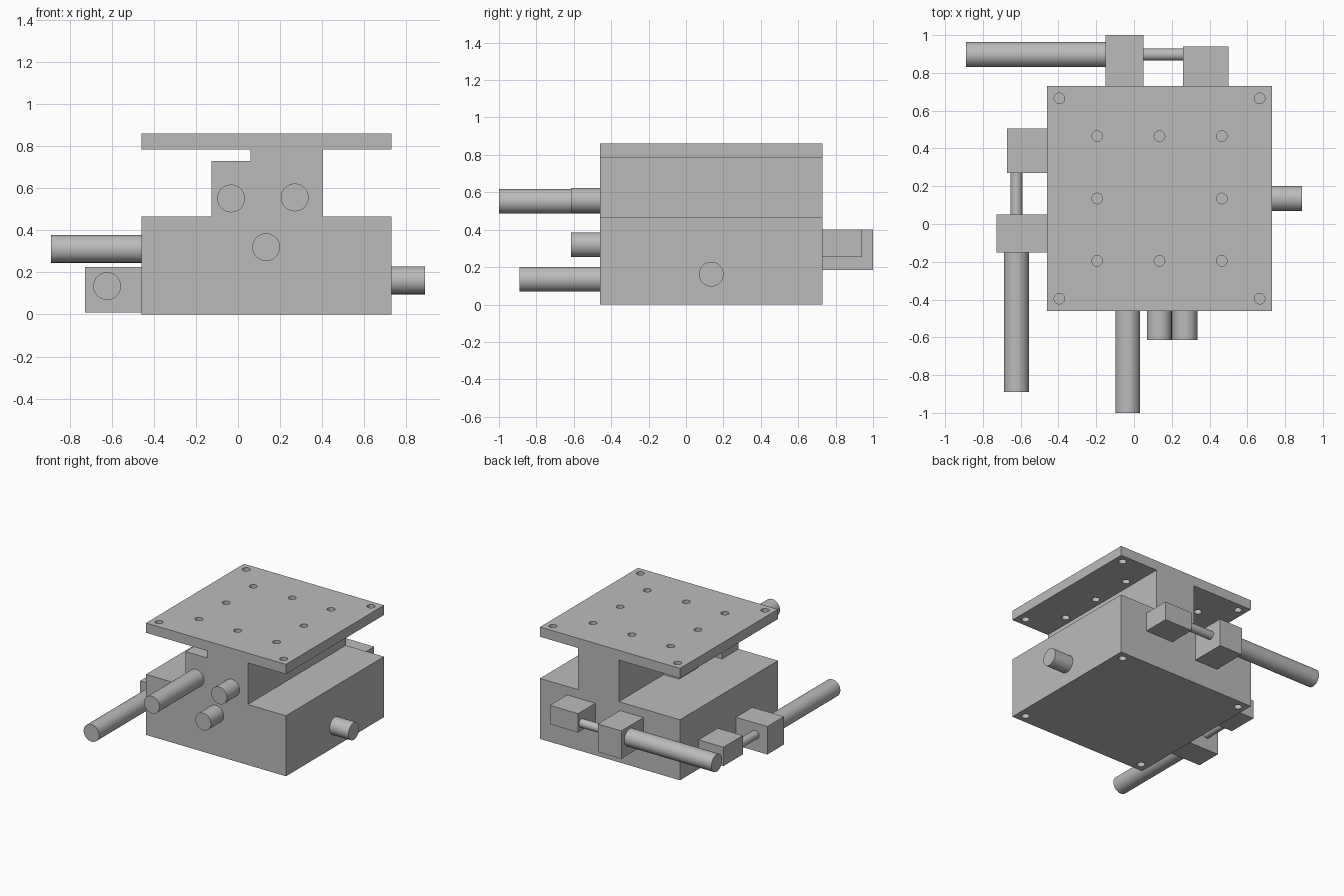
import bpy
import bmesh
from mathutils import Vector

if "Cube" in bpy.data.objects:
    bpy.data.objects.remove(bpy.data.objects["Cube"])

GREY = 0.5
metal = bpy.data.materials.new("grey_metal")
metal.use_nodes = True
metal.diffuse_color = (GREY, GREY, GREY, 1)
metal.node_tree.nodes["Principled BSDF"].inputs["Base Color"].default_value = (GREY, GREY, GREY, 1)


def finish(name, bm):
    bmesh.ops.recalc_face_normals(bm, faces=bm.faces)
    mesh = bpy.data.meshes.new(name)
    bm.to_mesh(mesh)
    bm.free()
    mesh.materials.append(metal)
    obj = bpy.data.objects.new(name, mesh)
    bpy.context.collection.objects.link(obj)
    return obj


def smooth(obj):
    bpy.ops.object.select_all(action="DESELECT")
    obj.select_set(True)
    bpy.context.view_layer.objects.active = obj
    bpy.ops.object.shade_smooth_by_angle()


def box(name, xs, ys, zs):
    bm = bmesh.new()
    bmesh.ops.create_cube(bm, size=1)
    for v in bm.verts:
        v.co = [sum(r) / 2 + c * (r[1] - r[0]) for r, c in zip((xs, ys, zs), v.co)]
    return finish(name, bm)


def add_cylinder(bm, start, end, radius):
    start, end = Vector(start), Vector(end)
    axis = end - start
    made = bmesh.ops.create_cone(bm, cap_ends=True, segments=48, radius1=radius,
                                 radius2=radius, depth=axis.length)
    turn = axis.to_track_quat("Z", "Y").to_matrix()
    bmesh.ops.rotate(bm, verts=made["verts"], matrix=turn)
    bmesh.ops.translate(bm, verts=made["verts"], vec=(start + end) / 2)


def rod(name, start, end, radius):
    bm = bmesh.new()
    add_cylinder(bm, start, end, radius)
    obj = finish(name, bm)
    smooth(obj)
    return obj


LEFT, RIGHT, FRONT, BACK = -0.46, 0.73, -0.46, 0.73
BASE_TOP, PLATE_BOTTOM, PLATE_TOP = 0.465, 0.785, 0.86
NECK = (0.06, 0.405)
R, THIN = 0.066, 0.032

# Stage body: base, neck and table plate as one extruded profile
profile = [(LEFT, 0), (RIGHT, 0), (RIGHT, BASE_TOP), (NECK[1], BASE_TOP),
           (NECK[1], PLATE_BOTTOM), (RIGHT, PLATE_BOTTOM), (RIGHT, PLATE_TOP),
           (LEFT, PLATE_TOP), (LEFT, PLATE_BOTTOM), (NECK[0], PLATE_BOTTOM),
           (NECK[0], BASE_TOP), (LEFT, BASE_TOP)]
bm = bmesh.new()
face = bm.faces.new([bm.verts.new((x, FRONT, z)) for x, z in profile])
ext = bmesh.ops.extrude_face_region(bm, geom=[face])
bmesh.ops.translate(bm, verts=[g for g in ext["geom"] if isinstance(g, bmesh.types.BMVert)],
                    vec=(0, BACK - FRONT, 0))
body = finish("stage_body", bm)

# Screw holes: plate corners, plate grid without its centre, base corners
bm = bmesh.new()
mid = (LEFT + RIGHT) / 2
for i in (-1, 0, 1):
    for j in (-1, 0, 1):
        if i or j:
            x, y = mid + i * 0.33, mid + j * 0.33
            bottom = 0.79 if i == 0 else 0.74
            add_cylinder(bm, (x, y, bottom), (x, y, 0.9), 0.028)
        if i and j:
            x, y = mid + i * 0.53, mid + j * 0.53
            add_cylinder(bm, (x, y, 0.74), (x, y, 0.9), 0.028)
            add_cylinder(bm, (x, y, -0.05), (x, y, 0.08), 0.028)
cutter = finish("hole_cutter", bm)
cutter.hide_render = True
cut = body.modifiers.new("holes", "BOOLEAN")
cut.object = cutter
cut.operation = "DIFFERENCE"
cut.solver = "EXACT"
bpy.context.view_layer.objects.active = body
bpy.ops.object.modifier_apply(modifier=cut.name)
bpy.data.objects.remove(cutter)
smooth(body)

# Back drive: holder block, stop block, thin spindle, long barrel
box("back_holder_block", (-0.15, 0.05), (BACK, 1.0), (0.185, 0.4))
box("back_stop_block", (0.26, 0.5), (BACK, 0.94), (0.255, 0.4))
rod("back_spindle", (0.05, 0.897, 0.312), (0.26, 0.897, 0.312), THIN)
rod("back_barrel", (-0.89, 0.897, 0.312), (-0.15, 0.897, 0.312), R)

# Right side drive
box("side_holder_block", (-0.727, LEFT), (-0.15, 0.05), (0.01, 0.225))
box("side_stop_block", (-0.672, LEFT), (0.27, 0.505), (0.08, 0.225))
rod("side_spindle", (-0.623, 0.05, 0.135), (-0.623, 0.27, 0.135), THIN)
rod("side_barrel", (-0.623, -0.89, 0.135), (-0.623, -0.15, 0.135), R)

# Neck drive under the plate
box("neck_holder_block", (-0.125, NECK[0]), (FRONT, -0.26), (BASE_TOP, 0.73))
box("neck_stop_block", (-0.07, NECK[0]), (-0.05, 0.185), (BASE_TOP, 0.62))
rod("neck_spindle", (-0.033, -0.26, 0.552), (-0.033, -0.05, 0.552), THIN)
rod("neck_barrel", (-0.033, -1.0, 0.552), (-0.033, FRONT, 0.552), R)

# Short locking knobs
rod("lower_front_knob", (0.134, -0.615, 0.32), (0.134, FRONT, 0.32), R)
rod("upper_front_knob", (0.27, -0.615, 0.557), (0.27, FRONT, 0.557), R)
rod("left_side_knob", (RIGHT, 0.135, 0.162), (0.89, 0.135, 0.162), R)
